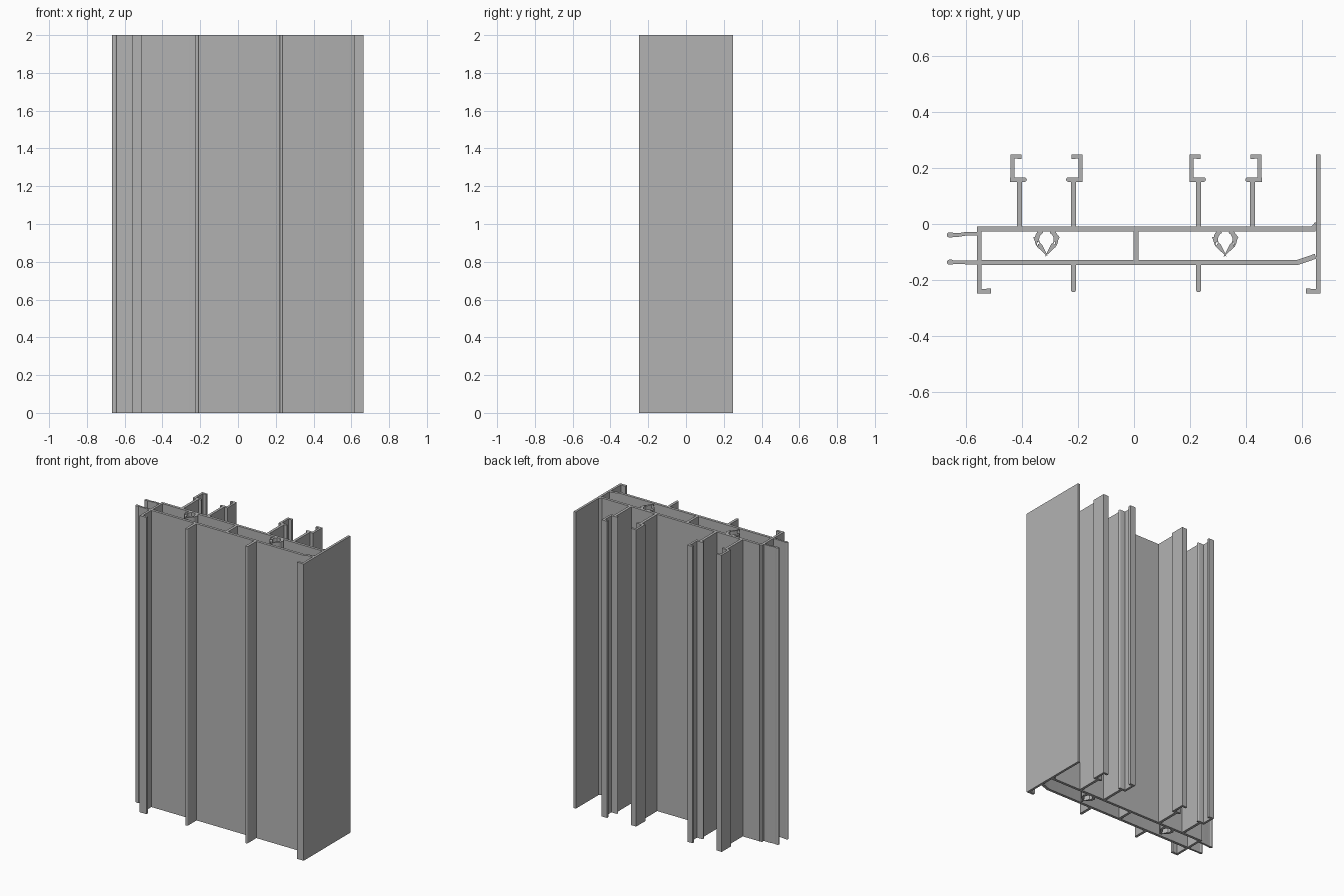
import bpy, bmesh, math
from mathutils import Vector

cube = bpy.data.objects.get("Cube")
if cube:
    bpy.data.objects.remove(cube, do_unlink=True)

HEIGHT = 2.0
WALL = 0.018

metal = bpy.data.materials.new("mill grey aluminium")
metal.use_nodes = True
GREY = (0.45, 0.45, 0.45, 1)
metal.diffuse_color = GREY
metal.node_tree.nodes["Principled BSDF"].inputs["Base Color"].default_value = GREY


def prism(name, outline):
    """Extrude a closed plan outline to the full height."""
    bm = bmesh.new()
    face = bm.faces.new([bm.verts.new((p[0], p[1], 0)) for p in outline])
    top = bmesh.ops.extrude_face_region(bm, geom=[face])["geom"]
    verts = [g for g in top if isinstance(g, bmesh.types.BMVert)]
    bmesh.ops.translate(bm, vec=(0, 0, HEIGHT), verts=verts)
    bmesh.ops.recalc_face_normals(bm, faces=bm.faces)
    mesh = bpy.data.meshes.new(name)
    bm.to_mesh(mesh)
    bm.free()
    mesh.materials.append(metal)
    obj = bpy.data.objects.new(name, mesh)
    bpy.context.collection.objects.link(obj)
    bpy.ops.object.select_all(action='DESELECT')
    obj.select_set(True)
    bpy.context.view_layer.objects.active = obj
    bpy.ops.object.shade_smooth_by_angle(angle=math.radians(35))
    return obj


def strip(name, path, width=WALL, round_start=False, round_end=False):
    """Thicken a centre line with mitred corners and optional round ends."""
    pts = [Vector(p) for p in path]
    dirs = [(b - a).normalized() for a, b in zip(pts, pts[1:])]
    left, right = [], []
    for i, p in enumerate(pts):
        d0, d1 = dirs[max(i - 1, 0)], dirs[min(i, len(dirs) - 1)]
        n0, n1 = Vector((-d0.y, d0.x)), Vector((-d1.y, d1.x))
        m = (n0 + n1).normalized()
        m *= width / 2 / m.dot(n1)
        left.append(p + m)
        right.append(p - m)

    def cap(p, d):
        n = Vector((-d.y, d.x))
        angles = [math.pi * k / 6 for k in range(1, 6)]
        return [p + (n * math.cos(a) + d * math.sin(a)) * width / 2 for a in angles]

    end = cap(pts[-1], dirs[-1]) if round_end else []
    start = cap(pts[0], -dirs[0]) if round_start else []
    return prism(name, left + end + right[::-1] + start)


# Hollow box: two long plates, end walls and a divider
BACK, FRONT = -0.018, -0.137
LEFT, RIGHT = -0.552, 0.656
IN_L, IN_R = LEFT + WALL / 2, RIGHT - WALL / 2
strip("back_plate", [(IN_L, BACK), (IN_R, BACK)])
strip("front_plate", [(IN_L, FRONT), (0.583, FRONT), (IN_R, -0.115)])
strip("divider", [(0.007, BACK - WALL / 2), (0.007, FRONT + WALL / 2)])

# End walls with inward feet and small lips
strip("end_wall_hooked", [(LEFT, BACK + WALL / 2), (LEFT, -0.24), (-0.517, -0.24),
                          (-0.517, -0.23)], 0.016)
strip("end_wall_tall", [(RIGHT, 0.248), (RIGHT, -0.24), (0.621, -0.24),
                        (0.621, -0.23)], 0.016)
prism("wall_fillet", [(IN_R, BACK + WALL / 2), (IN_R - 0.015, BACK + WALL / 2),
                      (IN_R, 0.008)])

# Hooked glazing rails on the back; side gives the direction of the upright
for i, (x, side) in enumerate([(-0.408, -1), (-0.216, 1), (0.23, -1), (0.4225, 1)]):
    strip(f"rail_stem_{i + 1}", [(x, BACK + WALL / 2), (x, 0.15)])
    up = x + side * 0.025
    strip(f"rail_ledge_{i + 1}", [(x - side * 0.018, 0.158), (x + side * 0.033, 0.158)],
          0.016, round_start=True)
    strip(f"rail_hook_{i + 1}", [(up, 0.166), (up, 0.241), (x, 0.241), (x, 0.232)], 0.015)

# Round-ended fins on the front
for name, x in (("front_fin_right", -0.216), ("front_fin_left", 0.23)):
    strip(name, [(x, FRONT - WALL / 2), (x, -0.234)], round_end=True)

# Screw channels open towards the front
for name, x in (("screw_channel_right", -0.312), ("screw_channel_left", 0.325)):
    for side, label in ((-1, "a"), (1, "b")):
        arc = [math.radians(62 - 115 * k / 10) for k in range(11)]
        pts = [(x + side * 0.034 * math.cos(a), -0.055 + 0.034 * math.sin(a)) for a in arc]
        pts.append((x + side * 0.023, -0.077))
        strip(f"{name}_{label}", pts, 0.016, round_end=True)

# Thin side flanges with beaded tips
for name, y, wave in (("flange_back", -0.035, -0.004), ("flange_front", FRONT, 0.001)):
    strip(name, [(LEFT - 0.008, y), (-0.6, y), (-0.625, y + wave), (-0.658, y + wave)], 0.013)
    strip(name + "_bead", [(-0.658, y + wave), (-0.65, y + wave)], 0.018, True, True)
